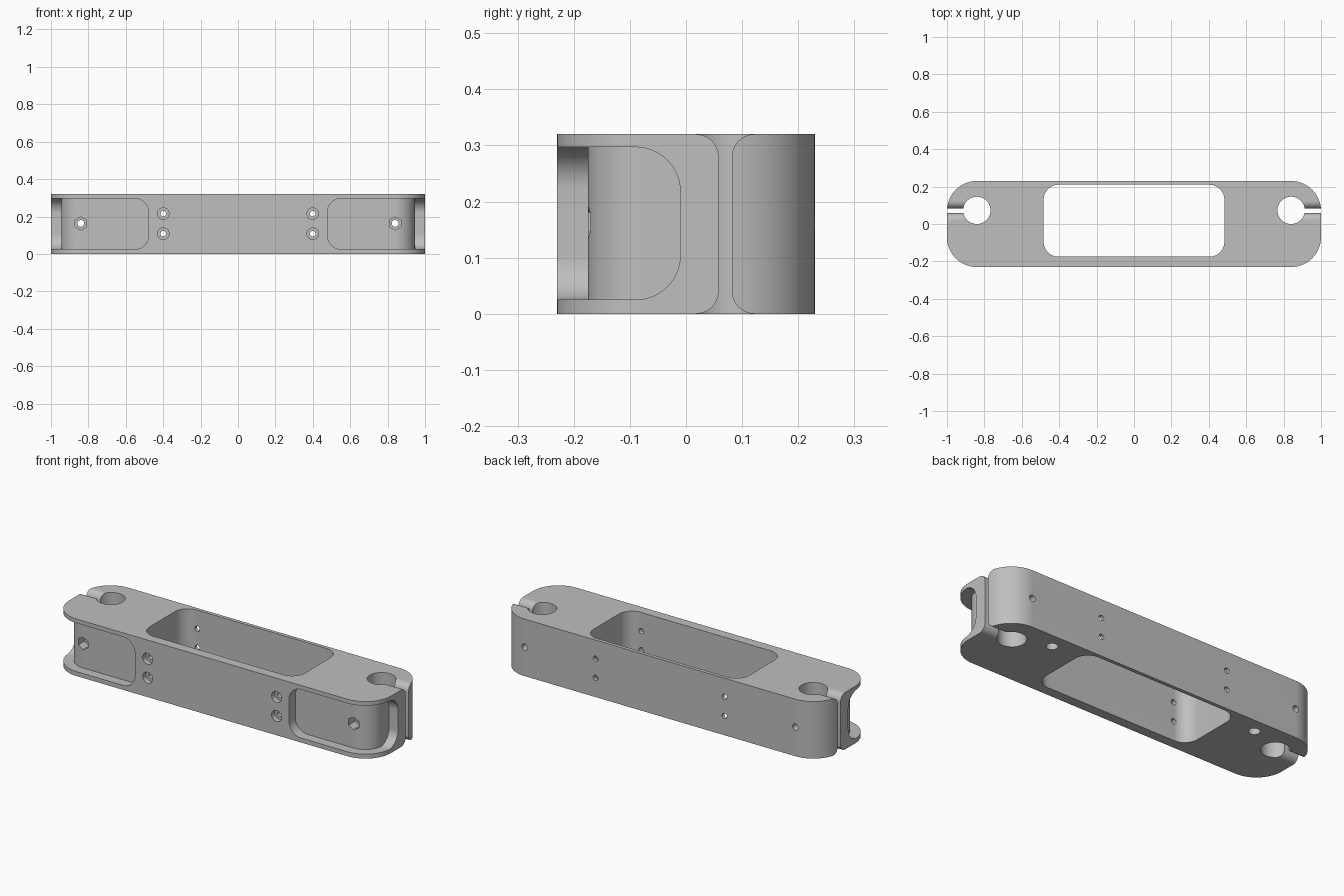
import bpy, bmesh
from math import pi, cos, sin, radians

if "Cube" in bpy.data.objects:
    bpy.data.objects.remove(bpy.data.objects["Cube"], do_unlink=True)

HEIGHT = 0.32
WALL = 0.055

grey = bpy.data.materials.new("machined grey")
grey.use_nodes = True
grey.diffuse_color = (0.52, 0.52, 0.52, 1)
grey.node_tree.nodes["Principled BSDF"].inputs["Base Color"].default_value = (0.52, 0.52, 0.52, 1)


def arc(cx, cy, r, start, end, steps):
    angles = [start + (end - start) * i / steps for i in range(steps + 1)]
    return [(cx + r * cos(a), cy + r * sin(a)) for a in angles]


def rounded_rect(a0, b0, a1, b1, r, steps=16):
    centres = [(a1 - r, b1 - r), (a0 + r, b1 - r), (a0 + r, b0 + r), (a1 - r, b0 + r)]
    points = []
    for i, (a, b) in enumerate(centres):
        points += arc(a, b, r, i * pi / 2, (i + 1) * pi / 2, steps)
    return points


def disc(a, b, r, sides=40, turn=0):
    return arc(a, b, r, turn, turn + 2 * pi, sides)[:-1]


def prism(name, profile, axis, low, high):
    """Extrude a profile along x (y,z), y (x,z) or z (x,y)."""
    place = {"x": lambda a, b, d: (d, a, b),
             "y": lambda a, b, d: (a, d, b),
             "z": lambda a, b, d: (a, b, d)}[axis]
    bm = bmesh.new()
    rings = [[bm.verts.new(place(a, b, d)) for a, b in profile] for d in (low, high)]
    bm.faces.new(rings[0])
    bm.faces.new(rings[1])
    n = len(profile)
    for i in range(n):
        j = (i + 1) % n
        bm.faces.new((rings[0][i], rings[0][j], rings[1][j], rings[1][i]))
    bmesh.ops.recalc_face_normals(bm, faces=bm.faces)
    mesh = bpy.data.meshes.new(name)
    bm.to_mesh(mesh)
    bm.free()
    mesh.materials.append(grey)
    obj = bpy.data.objects.new(name, mesh)
    bpy.context.collection.objects.link(obj)
    return obj


def combine(target, tool, operation="DIFFERENCE"):
    mod = target.modifiers.new("boolean", "BOOLEAN")
    mod.operation = operation
    mod.solver = "EXACT"
    mod.object = tool
    bpy.context.view_layer.objects.active = target
    bpy.ops.object.modifier_apply(modifier=mod.name)
    bpy.data.objects.remove(tool, do_unlink=True)


# Bar with a large central window
body = prism("clamp_bar", rounded_rect(-1, -0.23, 1, 0.23, 0.16, 24), "z", 0, HEIGHT)
combine(body, prism("window", rounded_rect(-0.483, -0.175, 0.483, 0.21, 0.08), "z", -0.1, 0.5))

# Slot section: narrow in the middle, flared at top and bottom
SLOT_Y, HALF, FLARE = 0.07, 0.012, 0.04
near, far = SLOT_Y - HALF - FLARE, SLOT_Y + HALF + FLARE
slot_profile = (
    [(near, -0.1)] + arc(near, FLARE, FLARE, -pi / 2, 0, 12)
    + arc(near, HEIGHT - FLARE, FLARE, 0, pi / 2, 12) + [(near, 0.5), (far, 0.5)]
    + arc(far, HEIGHT - FLARE, FLARE, pi / 2, pi, 12)
    + arc(far, FLARE, FLARE, pi, 3 * pi / 2, 12) + [(far, -0.1)])

for side in (-1, 1):
    def span(a, b):
        return sorted((side * a, side * b))

    # Pocket wrapping around the front corner, leaving a rounded core
    x0, x1 = span(0.478, 1.3)
    pocket = prism("pocket", rounded_rect(x0, 0.025, x1, 0.297, 0.075), "y", -0.5, 0.1)
    combine(pocket, prism("pocket_end", rounded_rect(-0.6, 0.025, -0.01, 0.297, 0.08),
                          "x", *span(0.3, 1.15)), "INTERSECT")
    x0, x1 = span(0.2, 1 - WALL)
    combine(pocket, prism("core", rounded_rect(x0, WALL - 0.23, x1, 0.4, 0.105, 24), "z", -0.2, 0.6))
    combine(body, pocket)

    # Clamp bore and its slot
    combine(body, prism("slot", slot_profile, "x", *span(0.85, 1.2)))
    combine(body, prism("bore", disc(side * 0.84, 0.073, 0.073, 64), "z", -0.1, 0.5))

    # Clamp bolt hole with hexagonal nut recess
    combine(body, prism("bolt_hole", disc(side * 0.84, 0.163, 0.018), "y", -0.5, 0.5))
    combine(body, prism("nut_recess", disc(side * 0.84, 0.163, 0.035, 6, pi / 2), "y", -0.4, -0.12))

    # Counterbored screw holes through front and back walls
    for z in (0.108, 0.215):
        combine(body, prism("screw_hole", disc(side * 0.4, z, 0.015), "y", -0.5, 0.5))
        combine(body, prism("counterbore", disc(side * 0.4, z, 0.031), "y", -0.4, -0.2))

    # Blind hole in the underside
    combine(body, prism("blind_hole", disc(side * 0.645, 0.145, 0.03), "z", -0.1, 0.1))

# Smooth curved walls, crisp edges
bpy.ops.object.select_all(action="DESELECT")
body.select_set(True)
bpy.context.view_layer.objects.active = body
bpy.ops.object.shade_smooth_by_angle(angle=radians(25))
